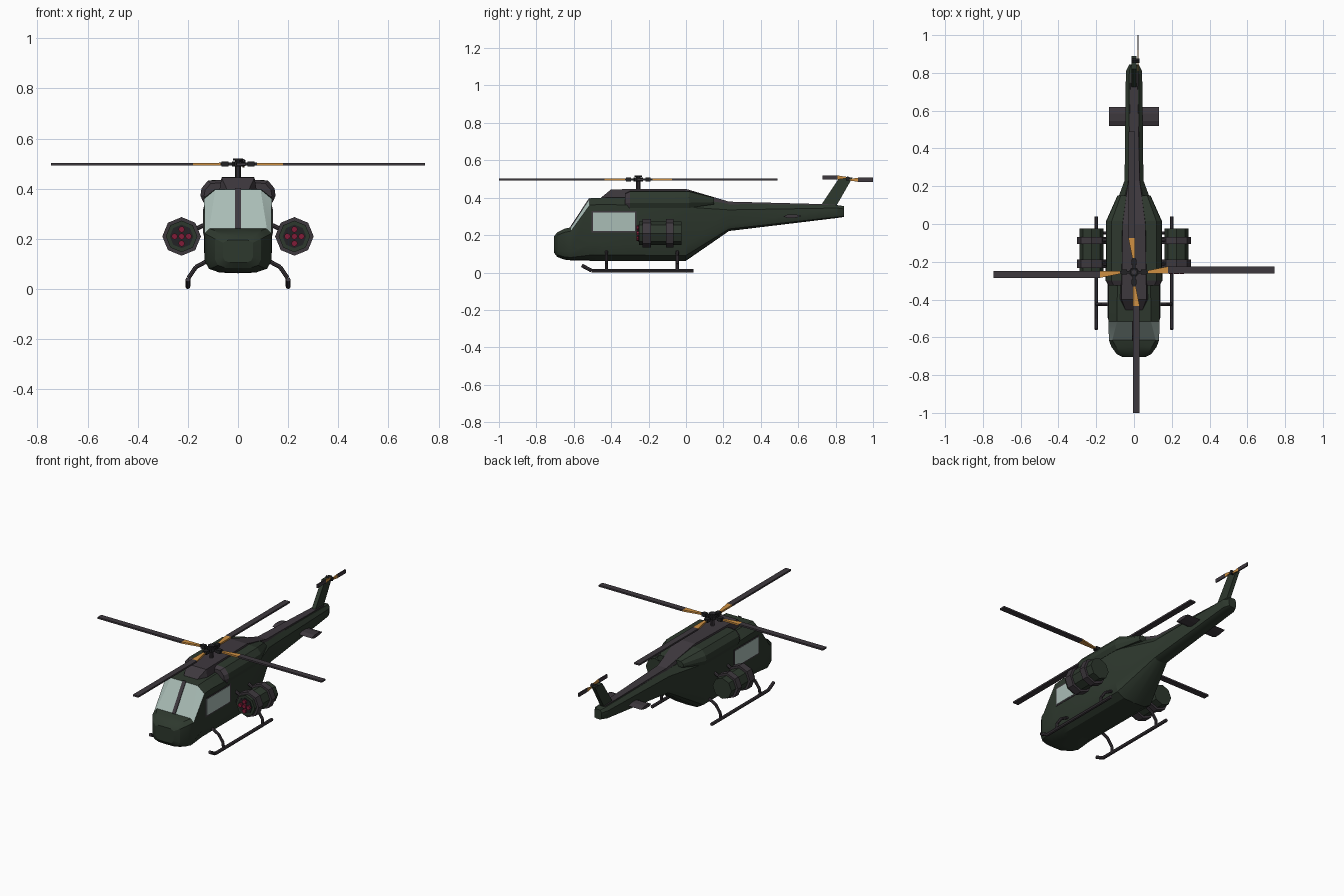
import bpy, bmesh, math
from mathutils import Vector, Matrix

if "Cube" in bpy.data.objects:
    bpy.data.objects.remove(bpy.data.objects["Cube"])


def mat(name, r, g, b):
    m = bpy.data.materials.new(name)
    m.diffuse_color = (r, g, b, 1)
    m.use_nodes = True
    m.node_tree.nodes["Principled BSDF"].inputs["Base Color"].default_value = m.diffuse_color
    return m


GREEN = mat("dark_green", 0.027, 0.040, 0.027)
GREY = mat("dark_grey", 0.048, 0.040, 0.048)
BLACK = mat("near_black", 0.016, 0.016, 0.018)
GLASS = mat("pale_glass", 0.40, 0.51, 0.47)
ORANGE = mat("orange", 0.62, 0.28, 0.055)
RED = mat("dark_red", 0.22, 0.012, 0.04)


def finish(name, bm, *mats):
    bmesh.ops.recalc_face_normals(bm, faces=bm.faces)
    me = bpy.data.meshes.new(name)
    bm.to_mesh(me)
    bm.free()
    ob = bpy.data.objects.new(name, me)
    bpy.context.collection.objects.link(ob)
    for m in mats:
        me.materials.append(m)
    return ob


def loft(name, rings, *mats):
    bm = bmesh.new()
    vs = [[bm.verts.new(p) for p in r] for r in rings]
    n = len(vs[0])
    for a, b in zip(vs, vs[1:]):
        for i in range(n):
            j = (i + 1) % n
            bm.faces.new((a[i], a[j], b[j], b[i]))
    bm.faces.new(vs[0])
    bm.faces.new(vs[-1])
    return finish(name, bm, *mats)


def box(name, x, y, z, m):
    bm = bmesh.new()
    bmesh.ops.create_cube(bm, size=1)
    for v in bm.verts:
        v.co = [(a[0] + a[1]) / 2 + c * (a[1] - a[0]) for a, c in zip((x, y, z), v.co)]
    return finish(name, bm, m)


def tube(name, pts, r, n, m):
    """Chain of cylinders through the points."""
    bm = bmesh.new()
    for a, b in zip(pts, pts[1:]):
        a, b = Vector(a), Vector(b)
        d = b - a
        mx = Matrix.Translation((a + b) / 2) @ d.to_track_quat('Z', 'Y').to_matrix().to_4x4()
        bmesh.ops.create_cone(bm, cap_ends=True, segments=n, radius1=r, radius2=r,
                              depth=d.length, matrix=mx)
    return finish(name, bm, m)


# Fuselage: y, half width, bottom, shoulder, top, half top width
def body_ring(y, w, zb, zs, zt, wt):
    h = zs - zb
    half = [(.55 * w, zb + .01 * h), (.87 * w, zb + .1 * h), (w, zb + .3 * h), (w, zs), (wt, zt)]
    pts = [(0, zb)] + half + [(0, zt)] + [(-x, z) for x, z in reversed(half)]
    return [(x, y, z) for x, z in pts]


stations = [(-.705, .06, .105, .185, .195, .04), (-.688, .092, .083, .20, .215, .07),
            (-.65, .12, .069, .215, .234, .095), (-.615, .133, .065, .222, .242, .115),
            (-.515, .135, .063, .36, .397, .09), (-.45, .135, .063, .365, .40, .09),
            (0, .135, .063, .35, .40, .08), (.23, .05, .222, .335, .368, .03),
            (.81, .043, .292, .345, .36, .025), (.845, .025, .297, .34, .355, .015)]
fus = loft("fuselage", [body_ring(*s) for s in stations], GREEN, GLASS)
for p in fus.data.polygons:
    if -.615 < p.center.y < -.515 and p.normal.z > .3:
        p.material_index = 1
bpy.context.view_layer.objects.active = fus
fus.select_set(True)
bpy.ops.object.shade_smooth_by_angle(angle=math.radians(25))
fus.select_set(False)

# Windshield post
loft("windshield_post", [[(-.011, y, z - .004), (.011, y, z - .004), (.011, y, z + .004), (-.011, y, z + .004)]
                         for y, z in ((-.618, .242), (-.515, .399))], GREY)

# Dark roof spine running back to the tail
spine = [(-.455, .045, .40), (-.40, .066, .445), (0, .06, .447), (.23, .03, .379), (.80, .018, .364)]
loft("roof_spine", [[(-w - .008, y, z - .05), (w + .008, y, z - .05), (w, y, z), (-w, y, z)]
                    for y, w, z in spine], GREY)

for s, side in ((1, "right"), (-1, "left")):
    # Engine cowls with dark intakes
    def cowl(y, w, zb, zt):
        h = zt - zb
        return [(s * x, y, z) for x, z in ((.03, zb), (.92 * w, zb), (w, zb + .3 * h),
                                           (w * .97, zb + .62 * h), (w * .8, zt - .05 * h), (.03, zt))]
    ob = loft(side + "_engine_cowl", [cowl(-.325, .135, .35, .425), cowl(-.30, .15, .345, .437),
                                      cowl(.015, .148, .345, .438), cowl(.15, .088, .365, .402)], GREEN, GREY)
    for p in ob.data.polygons:
        if p.center.y < -.305:
            p.material_index = 1

    # Side window with frame
    def plate(name, t, y, z, m):
        box(side + name, sorted((s * .13, s * (.135 + t))), y, z, m)
    plate("_window_frame", .002, (-.506, -.264), (.214, .328), GREY)
    plate("_side_window", .004, (-.497, -.273), (.222, .32), GLASS)

    # Weapon pod
    px, pz = s * .225, .21
    tube(side + "_pod_body", [(px, -.25, pz), (px, -.025, pz)], .063, 8, GREEN)
    for i, (a, b) in enumerate(((-.232, -.187), (-.106, -.068))):
        tube(f"{side}_pod_band_{i}", [(px, a, pz), (px, b, pz)], .077, 8, GREY)
        y = (a + b) / 2
        tube(f"{side}_pod_strut_{i}", [(s * .12, y, .262), (s * .185, y, .232)], .009, 8, GREY)
    tube(side + "_pod_front_plate", [(px, -.254, pz), (px, -.245, pz)], .047, 8, BLACK)
    for i, (dx, dz) in enumerate(((0, 0), (.028, 0), (-.028, 0), (0, .028), (0, -.028))):
        tube(f"{side}_pod_tube_{i}", [(px + dx, -.265, pz + dz), (px + dx, -.24, pz + dz)], .0125, 8, RED)

    # Landing skid and legs
    tube(side + "_skid", [(s * .2, -.557, .038), (s * .2, -.505, .01), (s * .2, .04, .01)], .0098, 8, GREY)
    for i, y in enumerate((-.425, -.047)):
        tube(f"{side}_skid_leg_{i}", [(s * .09, y, .125), (s * .13, y, .108), (s * .168, y, .088),
                                      (s * .197, y, .045), (s * .2, y, .01)], .0085, 8, GREY)

    # Tail stabiliser
    prof = [(.52, .30), (.545, .311), (.585, .311), (.62, .302), (.585, .293), (.545, .291)]
    loft(side + "_stabiliser", [[(s * x, y, z) for y, z in prof] for x in (.02, .132)], GREY)

# Tail fin
fin = [(.715, .35), (.80, .35), (.89, .507), (.82, .507)]
loft("tail_fin", [[(x, y, z) for y, z in fin] for x in (-.012, .012)], GREEN)

# Tail rotor
tube("tail_rotor_hub", [(-.012, .865, .502), (.03, .865, .502)], .012, 8, BLACK)
for s, side in ((1, "rear"), (-1, "front")):
    def tring(r, c):
        z = .502 - s * .006
        return [(x, .865 + s * r, z + k) for x, k in ((.018, -c), (.025, -c), (.025, c), (.018, c))]
    loft(f"tail_rotor_{side}_root", [tring(.01, .004), tring(.055, .011)], ORANGE)
    loft(f"tail_rotor_{side}_blade", [tring(.055, .011), tring(.135, .011)], GREY)

# Main rotor
HUB = Vector((0, -.255, 0))
tube("rotor_mast", [(0, -.255, .43), (0, -.255, .52)], .011, 10, GREY)
tube("rotor_cap", [(0, -.255, .512), (0, -.255, .52)], .021, 10, BLACK)
tube("rotor_hub", [(0, -.255, .488), (0, -.255, .508)], .026, 10, BLACK)
for i in range(4):
    rot = Matrix.Rotation(i * math.pi / 2, 4, 'Z')

    def ring(r, a, b, t):
        return [HUB + rot @ Vector((r, o, .498 + k)) for o, k in ((a, -t), (b, -t), (b, t), (a, t))]
    loft(f"rotor_arm_{i}", [ring(.01, -.007, .007, .006), ring(.075, -.007, .007, .006)], BLACK)
    loft(f"rotor_grip_{i}", [ring(.038, -.013, .013, .01), ring(.066, -.013, .013, .01)], BLACK)
    loft(f"rotor_blade_root_{i}", [ring(.07, -.006, .008, .005), ring(.18, -.006, .030, .005)], ORANGE)
    loft(f"rotor_blade_{i}", [ring(.18, -.006, .030, .005), ring(.745, -.006, .030, .005)], GREY)
